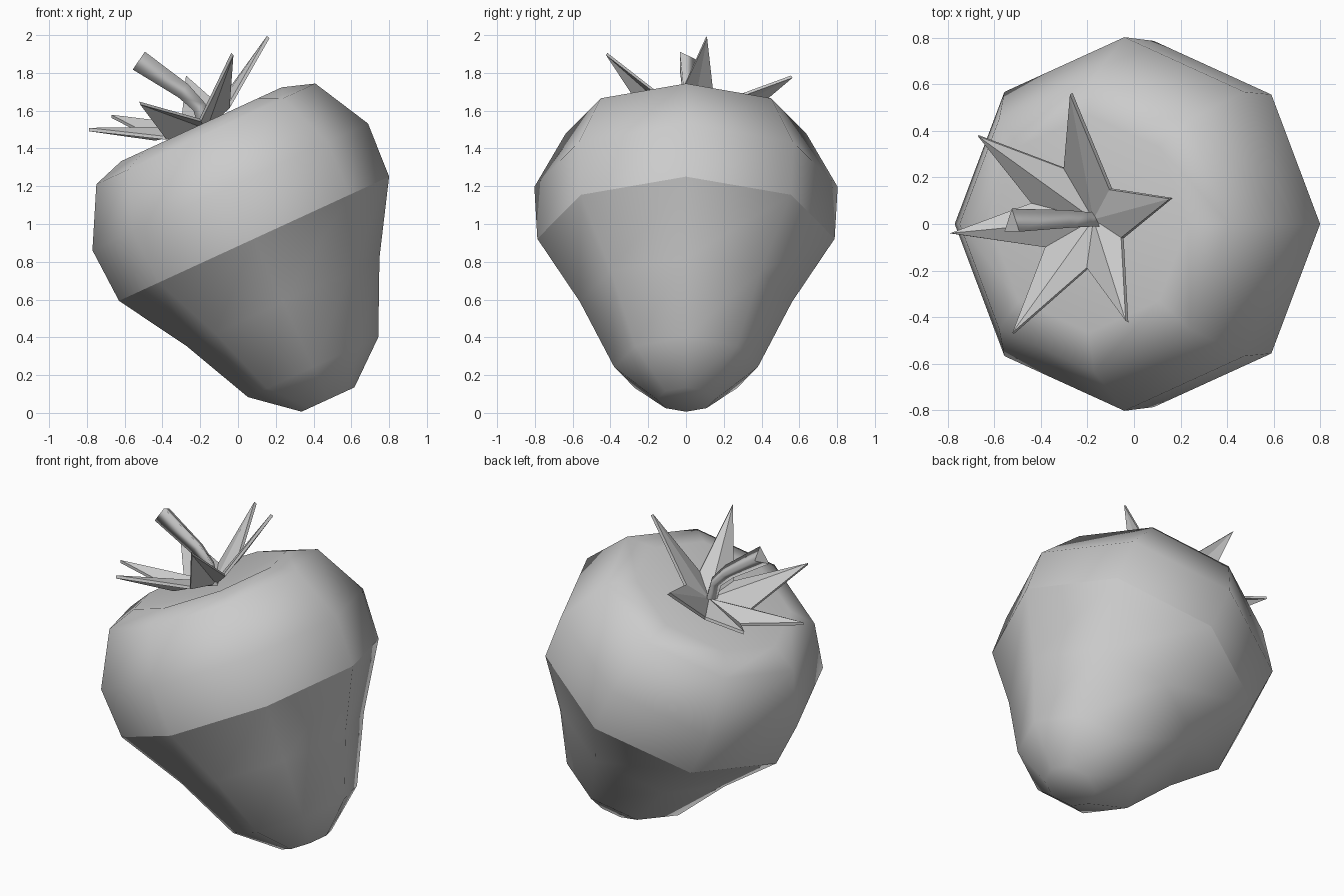
import bpy, bmesh, math
from mathutils import Vector, Matrix

if "Cube" in bpy.data.objects:
    bpy.data.objects.remove(bpy.data.objects["Cube"])

def make_object(name, bm):
    bmesh.ops.recalc_face_normals(bm, faces=bm.faces)
    mesh = bpy.data.meshes.new(name)
    bm.to_mesh(mesh)
    bm.free()
    ob = bpy.data.objects.new(name, mesh)
    bpy.context.collection.objects.link(ob)
    return ob

def bridge(bm, rings):
    for a, b in zip(rings, rings[1:]):
        n = len(a)
        for i in range(n):
            bm.faces.new((a[i], a[(i + 1) % n], b[(i + 1) % n], b[i]))

# Berry: eight-sided lathe about a leaning axis, (radius, height along axis)
profile = [(0.154, -0.937), (0.38, -0.748), (0.561, -0.369), (0.787, 0.0),
           (0.803, 0.302), (0.638, 0.611), (0.468, 0.667)]
lean = Matrix.Translation((0.085, 0, 0.922)) @ Matrix.Rotation(math.radians(-24.7), 4, 'Y')
bm = bmesh.new()
rings = []
for r, h in profile:
    rings.append([bm.verts.new(lean @ Vector((r * math.cos(a), r * math.sin(a), h)))
                  for a in (i * math.tau / 8 for i in range(8))])
bridge(bm, rings)
bm.faces.new(rings[0])
dip = bm.verts.new(lean @ Vector((0, 0, 0.59)))
for i in range(8):
    bm.faces.new((rings[-1][i], rings[-1][(i + 1) % 8], dip))
for f in bm.faces:
    f.smooth = True
# crease around the shoulder
for i in range(8):
    bm.edges.get((rings[3][i], rings[3][(i + 1) % 8])).smooth = False
make_object("berry", bm)

# Leaf crown: six pointed leaves, valley points between them
tips = [(-0.27, 0.56, 1.78), (-0.67, 0.38, 1.57), (-0.79, -0.04, 1.50),
        (-0.52, -0.47, 1.64), (-0.03, -0.42, 1.90), (0.16, 0.11, 1.99)]
valleys = [(-0.10, 0.15, 1.63), (-0.30, 0.24, 1.51), (-0.44, 0.09, 1.45),
           (-0.38, -0.10, 1.455), (-0.20, -0.19, 1.55), (-0.05, -0.06, 1.62)]
bm = bmesh.new()
centre = bm.verts.new((-0.17, 0.02, 1.51))
tv = [bm.verts.new(p) for p in tips]
vv = [bm.verts.new(p) for p in valleys]
for i in range(6):
    bm.faces.new((centre, vv[i], tv[i]))
    bm.faces.new((centre, tv[i], vv[(i + 1) % 6]))
crown = make_object("leaf_crown", bm)
mod = crown.modifiers.new("thickness", 'SOLIDIFY')
mod.thickness = 0.018
mod.offset = 0

# Stem: bent three-sided tube, (centre, radius)
path = [((-0.17, 0.01, 1.50), 0.04), ((-0.205, 0.01, 1.62), 0.042),
        ((-0.29, 0.01, 1.705), 0.05), ((-0.525, 0.0, 1.865), 0.066)]
bm = bmesh.new()
rings = []
for i, (c, r) in enumerate(path):
    d = Vector(path[min(i + 1, 3)][0]) - Vector(path[max(i - 1, 0)][0])
    side = Vector((0, 1, 0))
    up = side.cross(d).normalized()
    rings.append([bm.verts.new(Vector(c) + r * (math.cos(a) * side + math.sin(a) * up))
                  for a in (k * math.tau / 3 for k in range(3))])
bridge(bm, rings)
for f in bm.faces:
    f.smooth = True
bm.faces.new(rings[0])
cap = bm.faces.new(rings[-1])
for e in cap.edges:
    e.smooth = False
make_object("stem", bm)
